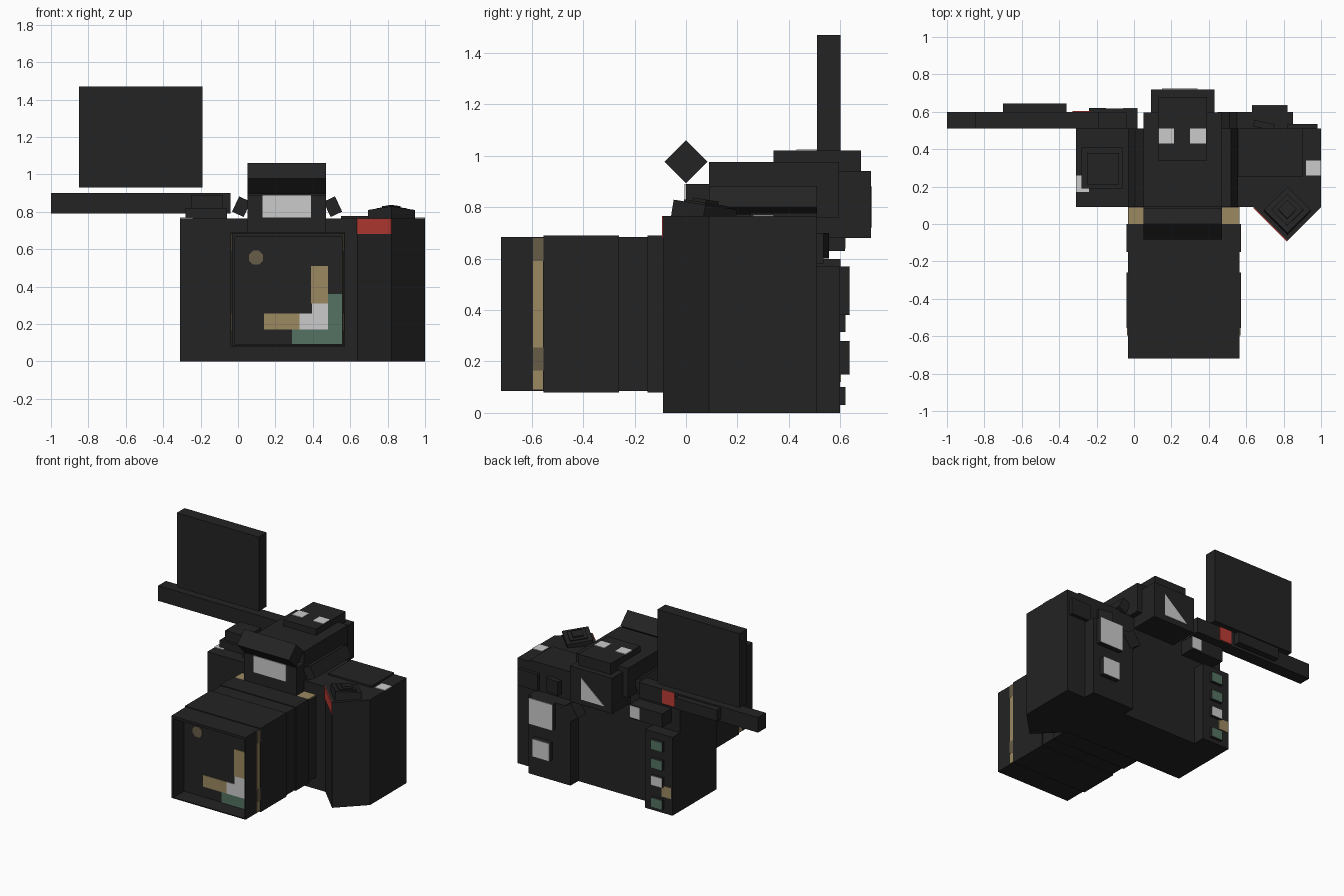
import bpy, bmesh
from math import radians, pi, cos, sin
from mathutils import Matrix

if "Cube" in bpy.data.objects:
    bpy.data.objects.remove(bpy.data.objects["Cube"])


def material(name, rgb):
    m = bpy.data.materials.new(name)
    m.use_nodes = True
    m.diffuse_color = (*rgb, 1)
    m.node_tree.nodes["Principled BSDF"].inputs["Base Color"].default_value = (*rgb, 1)
    return m


BLACK = material("charcoal", (.017, .017, .017))
WHITE = material("pale grey", (.6, .6, .6))
TAN = material("tan", (.33, .25, .12))
BROWN = material("brown", (.14, .107, .065))
GREEN = material("dull green", (.09, .17, .125))
RED = material("red", (.5, .045, .035))


def finish(name, bm, mat):
    bmesh.ops.recalc_face_normals(bm, faces=bm.faces)
    me = bpy.data.meshes.new(name)
    bm.to_mesh(me)
    bm.free()
    me.materials.append(mat)
    ob = bpy.data.objects.new(name, me)
    bpy.context.scene.collection.objects.link(ob)
    return ob


def box(name, x, y, z, mat=BLACK, tilt=0, axis="X"):
    """Box from ranges, optionally tilted about its centre."""
    bm = bmesh.new()
    bmesh.ops.create_cube(bm, size=1)
    size = [r[1] - r[0] for r in (x, y, z)]
    bmesh.ops.scale(bm, vec=size, verts=bm.verts)
    ob = finish(name, bm, mat)
    ob.matrix_world = (Matrix.Translation([sum(r) / 2 for r in (x, y, z)])
                       @ Matrix.Rotation(radians(tilt), 4, axis))
    return ob


def prism(name, outline, low, high, mat=BLACK, upright=False):
    """Extrude an outline along z, or along y when upright."""
    bm = bmesh.new()
    place = (lambda a, b, h: (a, h, b)) if upright else (lambda a, b, h: (a, b, h))
    face = bm.faces.new([bm.verts.new(place(a, b, low)) for a, b in outline])
    new = bmesh.ops.extrude_face_region(bm, geom=[face])["geom"]
    step = (0, high - low, 0) if upright else (0, 0, high - low)
    bmesh.ops.translate(bm, vec=step, verts=[v for v in new if isinstance(v, bmesh.types.BMVert)])
    return finish(name, bm, mat)


# Body and pointed hand grip
box("body", (-.31, .57), (.09, .51), (0, .765))
prism("hand_grip", [(.57, .51), (.57, .09), (.64, .09), (.82, -.09), (1, .09), (1, .51)], 0, .765)
prism("grip_red_band", [(.64, .09), (.637, .085), (.817, -.093), (.82, -.09)], .68, .765, RED)
box("grip_top_plate", (.55, .9), (.25, .51), (.76, .777))
box("grip_top_mark", (.92, 1), (.26, .34), (.764, .769), WHITE)
box("dial_mark", (-.31, -.24), (.17, .26), (.764, .769), WHITE)

# Shutter button: stacked tilted diamonds
for name, r, low, high in (("shutter_collar", .125, -.04, .035), ("shutter_ring", .085, .03, .043),
                           ("shutter_button", .05, .04, .055)):
    ob = prism(name, [(r, 0), (0, r), (-r, 0), (0, -r)], low, high)
    ob.matrix_world = Matrix.Translation((.82, .07, .775)) @ Matrix.Rotation(radians(-9), 4, "X")

# Square dial
box("dial_base", (-.28, -.06), (.19, .41), (.76, .82))
box("dial_cap", (-.25, -.08), (.21, .38), (.82, .89))

# Lens barrel sections, back to front
for name, y0, y1, grow in (("lens_mount", 0, .09, 0), ("lens_zoom_ring", -.15, 0, .006),
                           ("lens_barrel", -.26, -.15, 0), ("lens_focus_ring", -.555, -.26, .006),
                           ("lens_front_block", -.6, -.555, 0)):
    box(name, (-.033 - grow, .565 + grow), (y0, y1), (.086 - grow, .683 + grow))
box("lens_mount_band", (-.03, .565), (0, .089), (.68, .687), TAN)

# Hollow front hood
T = .018
for name, x, z in (("hood_top", (-.033, .565), (.683 - T, .683)),
                   ("hood_bottom", (-.033, .565), (.086, .086 + T * .4)),
                   ("hood_right", (-.033, -.033 + T), (.086, .683)),
                   ("hood_left", (.565 - T * .4, .565), (.086, .683))):
    box(name, x, (-.72, -.6), z)
for side, x in (("left", (.563, .568)), ("right", (-.036, -.031))):
    box("hood_stripe_" + side, x, (-.594, -.556), (.09, .68), TAN)
    for i, z in enumerate(((.165, .255), (.59, .681))):
        box("hood_stripe_%s_patch_%d" % (side, i), (x[0] - .001, x[1] + .001), (-.595, -.555), z, BROWN)

# Painted reflections on the glass
for name, x, z, mat in (("glass_green_low", (.29, .557), (.092, .17), GREEN),
                        ("glass_green_side", (.48, .557), (.17, .36), GREEN),
                        ("glass_tan_side", (.39, .48), (.31, .51), TAN),
                        ("glass_tan_low", (.14, .33), (.17, .255), TAN),
                        ("glass_pale_low", (.33, .48), (.17, .255), WHITE),
                        ("glass_pale_side", (.395, .48), (.255, .315), WHITE)):
    box(name, x, (-.605, -.6), z, mat)
prism("glass_brown_spot", [(.096 + .041 * cos(a * pi / 4 + pi / 8), .555 + .041 * sin(a * pi / 4 + pi / 8))
                           for a in range(8)], -.605, -.6, BROWN, True)

# Viewfinder hump with flash bar and side flanges
box("viewfinder_hump", (.05, .47), (.09, .595), (.76, .975))
box("viewfinder_front", (.05, .47), (0, .09), (.68, .89))
box("front_window", (.13, .39), (-.005, 0), (.77, .89), WHITE)
box("flash_bar", (.05, .47), (-.059, .059), (.918, 1.036), tilt=45)
box("accessory_shoe", (.13, .39), (.34, .68), (.94, 1.02))
for name, x in (("shoe_mark_right", (.13, .215)), ("shoe_mark_left", (.3, .385))):
    box(name, x, (.43, .51), (1.019, 1.024), WHITE)
for name, c, tilt in (("flange_right", .018, 25), ("flange_left", .507, -25)):
    box(name, (c - .034, c + .034), (.09, .51), (.782, .872), tilt=tilt, axis="Y")

# Eyepiece with its diagonal window
box("eyepiece", (.09, .43), (.51, .72), (.68, .94))
prism("eyepiece_window", [(.34, .88), (.34, .72), (.15, .72)], .72, .724, WHITE, True)

# Back control panel on the grip side
box("control_panel", (.51, .85), (.51, .598), (0, .57))
for name, x, z in (("large_key", (.63, .82), (.38, .57)), ("small_key", (.655, .795), (.15, .28))):
    box(name, x, (.598, .633), z)
    box(name + "_face", x, (.633, .637), z, WHITE)
box("thumb_rest", (.82, .98), (.51, .535), (.58, .7))
box("thumb_lever", (.47, .57), (.51, .6), (.47, .58), tilt=35, axis="Y")
box("thumb_wheel", (.64, .75), (.51, .545), (.6, .7), tilt=-12, axis="Z")

# Back key strip on the other side
box("key_strip", (-.31, -.09), (.51, .598), (0, .57))
for i, (z, mat) in enumerate(((.45, GREEN), (.315, GREEN), (.19, WHITE), (.03, GREEN))):
    box("strip_key_%d" % i, (-.24, -.15), (.598, .618), (z, z + .07))
    box("strip_key_face_%d" % i, (-.24, -.15), (.618, .621), (z, z + .07), mat)
box("strip_tan_mark", (-.3, -.225), (.598, .603), (.12, .2), TAN)
box("menu_key", (-.24, .02), (.51, .618), (.63, .73))
box("menu_key_face", (-.06, .02), (.618, .621), (.64, .725), WHITE)

# Folding screen on its hinge arm
box("hinge_arm", (-1, -.04), (.51, .6), (.79, .9))
box("hinge_block", (-.7, -.36), (.6, .645), (.81, .89))
box("hinge_red_mark", (-.33, -.23), (.6, .604), (.8, .9), RED)
box("flip_screen", (-.85, -.19), (.51, .6), (.93, 1.47))
